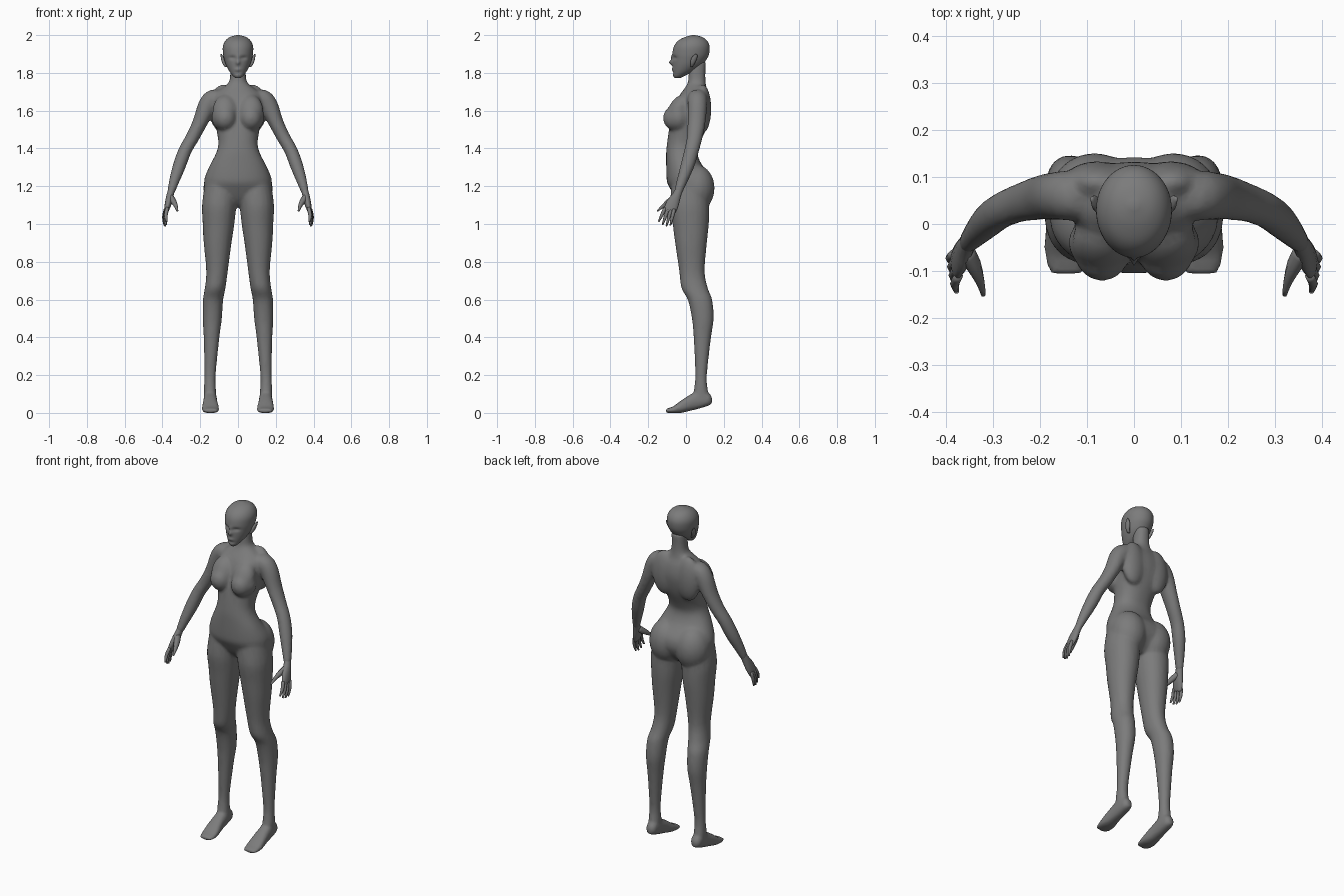
import bpy, bmesh, math
from mathutils import Vector, Matrix

X, Y, Z = Vector((1, 0, 0)), Vector((0, 1, 0)), Vector((0, 0, 1))
grey = bpy.data.materials.new("dark_grey")
grey.diffuse_color = (.2, .2, .2, 1)


def smooth_rows(rows, steps):
    """Catmull-Rom interpolation between section rows."""
    out = []
    for i in range(len(rows) - 1):
        p = [rows[max(i - 1, 0)], rows[i], rows[i + 1], rows[min(i + 2, len(rows) - 1)]]
        for k in range(steps):
            t = k / steps
            out.append([b + 0.5 * t * (c - a + t * (2*a - 5*b + 4*c - d + t * (3*(b - c) + d - a)))
                        for a, b, c, d in zip(*p)])
    return out + [list(rows[-1])]


def loft(bm, rows, n=20, axis=None, steps=3, power=2.0, side=1):
    """Skin elliptical sections (x, y, z, a, b); axis None follows the path."""
    rows = smooth_rows(rows, steps)
    centres = [Vector(r[:3]) for r in rows]
    rings = []
    for i, r in enumerate(rows):
        if axis == 'Z':
            u, v = X, Y
        elif axis == 'Y':
            u, v = X, Z
        else:
            t = (centres[min(i + 1, len(rows) - 1)] - centres[max(i - 1, 0)]).normalized()
            u = Y.cross(t).normalized()
            v = t.cross(u)
        ring = []
        for k in range(n):
            c, s = math.cos(2 * math.pi * k / n), math.sin(2 * math.pi * k / n)
            c = math.copysign(abs(c) ** (2 / power), c)
            s = math.copysign(abs(s) ** (2 / power), s)
            p = centres[i] + u * c * max(r[3], .002) + v * s * max(r[4], .002)
            ring.append(bm.verts.new((p.x * side, p.y, p.z)))
        rings.append(ring)
    for a, b in zip(rings, rings[1:]):
        for k in range(n):
            bm.faces.new((a[k], a[(k + 1) % n], b[(k + 1) % n], b[k]))
    bm.faces.new(rings[0])
    bm.faces.new(rings[-1])


def ball(bm, loc, size, tilt=0):
    m = Matrix.Translation(loc) @ Matrix.Rotation(tilt, 4, 'X') @ Matrix.Diagonal((*size, 1))
    bmesh.ops.create_uvsphere(bm, u_segments=20, v_segments=14, radius=1, matrix=m)


def finish(name, bm):
    bmesh.ops.recalc_face_normals(bm, faces=bm.faces)
    for f in bm.faces:
        f.smooth = True
    me = bpy.data.meshes.new(name)
    bm.to_mesh(me)
    bm.free()
    me.materials.append(grey)
    ob = bpy.data.objects.new(name, me)
    bpy.context.collection.objects.link(ob)
    return ob


def upright(rows):
    """(z, half width, front y, back y[, x]) to loft sections."""
    return [(r[4] if len(r) > 4 else 0, (r[2] + r[3]) / 2, r[0], r[1], (r[3] - r[2]) / 2) for r in rows]


# torso and neck
bm = bmesh.new()
loft(bm, upright([
    (1.09, .03, -.01, .07), (1.13, .11, -.05, .11), (1.18, .172, -.08, .138),
    (1.22, .18, -.1, .142), (1.26, .172, -.104, .128), (1.32, .144, -.105, .08),
    (1.38, .114, -.105, .06), (1.43, .104, -.1, .074), (1.5, .114, -.09, .107),
    (1.56, .124, -.075, .125), (1.62, .132, -.06, .133), (1.68, .127, -.035, .124),
    (1.715, .09, -.01, .11), (1.75, .049, .01, .104), (1.8, .041, .014, .103),
    (1.86, .041, .02, .106)]), n=32, axis='Z', power=2.25)

for s in (1, -1):
    # bust, with the slope above it, and seat
    ball(bm, (s * .068, -.058, 1.56), (.06, .064, .066), .2)
    ball(bm, (s * .068, -.042, 1.6), (.066, .053, .09), -.45)
    ball(bm, (s * .07, -.04, 1.565), (.07, .062, .075))
    ball(bm, (s * .084, .052, 1.19), (.1, .1, .125))
    # shoulder blade
    ball(bm, (s * .078, .088, 1.61), (.075, .046, .13))
    # leg
    loft(bm, upright([
        (1.22, .085, -.075, .11, .09), (1.1, .091, -.085, .123, .1), (1.0, .084, -.071, .121, .103),
        (.9, .074, -.058, .111, .108), (.75, .057, -.036, .099, .111), (.66, .055, -.025, .116, .121),
        (.6, .054, .009, .139, .132), (.5, .051, .031, .147, .136), (.4, .042, .04, .133, .14),
        (.2, .03, .049, .111, .148), (.12, .033, .041, .116, .149), (.07, .03, .045, .12, .147)]),
        axis='Z', power=2.1, side=s)
    # foot
    loft(bm, [(.147, .138, .066, .014, .018), (.147, .12, .072, .03, .034), (.147, .07, .07, .035, .048),
              (.147, .02, .053, .038, .043), (.146, -.03, .031, .045, .032),
              (.145, -.07, .016, .047, .017), (.144, -.108, .011, .036, .011)],
         axis='Y', power=2.5, side=s)
    # arm
    loft(bm, [(.08, .06, 1.66, .04, .045), (.13, .06, 1.667, .047, .052), (.163, .06, 1.625, .05, .052),
              (.2, .056, 1.54, .04, .048), (.24, .046, 1.46, .036, .042), (.28, .03, 1.39, .035, .039),
              (.31, .008, 1.31, .035, .037), (.34, -.024, 1.22, .027, .028), (.357, -.044, 1.16, .019, .022)],
         side=s)

# weld the body parts into one skin
body = finish("body", bm)
rm = body.modifiers.new("skin", 'REMESH')
rm.mode, rm.voxel_size, rm.use_smooth_shade = 'VOXEL', .008, True
sm = body.modifiers.new("relax", 'SMOOTH')
sm.factor, sm.iterations = .5, 11
body.modifiers.new("simplify", 'DECIMATE').ratio = .3

# head
bm = bmesh.new()
loft(bm, upright([
    (1.773, .014, -.06, -.03), (1.785, .028, -.068, -.005), (1.81, .047, -.07, .045),
    (1.84, .063, -.071, .085), (1.87, .073, -.071, .108), (1.9, .079, -.072, .122),
    (1.94, .08, -.064, .125), (1.97, .067, -.042, .112), (1.99, .043, -.005, .085),
    (2.0, .008, .032, .048)]), n=48, axis='Z', steps=5, power=2.0)
# press in the eye sockets, raise the nose and lips (x, z, width, height, push)
features = [(.03, 1.88, .016, .01, .010), (-.03, 1.88, .016, .01, .010), (0, 1.855, .008, .012, -.019),
            (0, 1.88, .006, .014, -.008), (0, 1.818, .016, .006, -.006), (0, 1.80, .02, .005, .004)]
for v in bm.verts:
    if v.co.y < 0:
        x, z = v.co.x, v.co.z
        for fx, fz, w, h, push in features:
            v.co.y += push * math.exp(-((x - fx) / w) ** 2 - ((z - fz) / h) ** 2)
finish("head", bm)

# ears
bm = bmesh.new()
for s in (1, -1):
    loft(bm, [(.062, .03, 1.832, .008, .006), (.072, .034, 1.848, .010, .012), (.079, .041, 1.87, .010, .016),
              (.085, .048, 1.888, .007, .013), (.09, .054, 1.9, .003, .004)], n=10, axis='Z', side=s)
finish("ears", bm)

# hands: palm, thumb and four fingers
for s, label in ((1, "left"), (-1, "right")):
    bm = bmesh.new()
    loft(bm, [(.35, -.033, 1.19, .017, .019), (.36, -.05, 1.15, .019, .024), (.369, -.07, 1.11, .018, .034),
              (.378, -.084, 1.075, .013, .034), (.381, -.09, 1.06, .008, .028)], n=14, steps=2, side=s)
    loft(bm, [(.36, -.055, 1.145, .018, .02), (.342, -.087, 1.12, .016, .018),
              (.328, -.122, 1.094, .01, .01), (.321, -.152, 1.068, .005, .004)], n=8, steps=2, side=s)
    for i in range(4):
        t = i / 3
        base = Vector((.374, -.11, 1.085)).lerp(Vector((.383, -.063, 1.078)), t)
        tip = Vector((.378, -.145, 1.012)).lerp(Vector((.389, -.083, .992)), t)
        tip.z -= .012 * math.sin(math.pi * t)
        mid = base.lerp(tip, .5) + Vector((.006, 0, 0))
        loft(bm, [(*base, .01, .01), (*mid, .01, .009), (*tip, .005, .004)], n=8, steps=2, side=s)
    finish(label + "_hand", bm)
